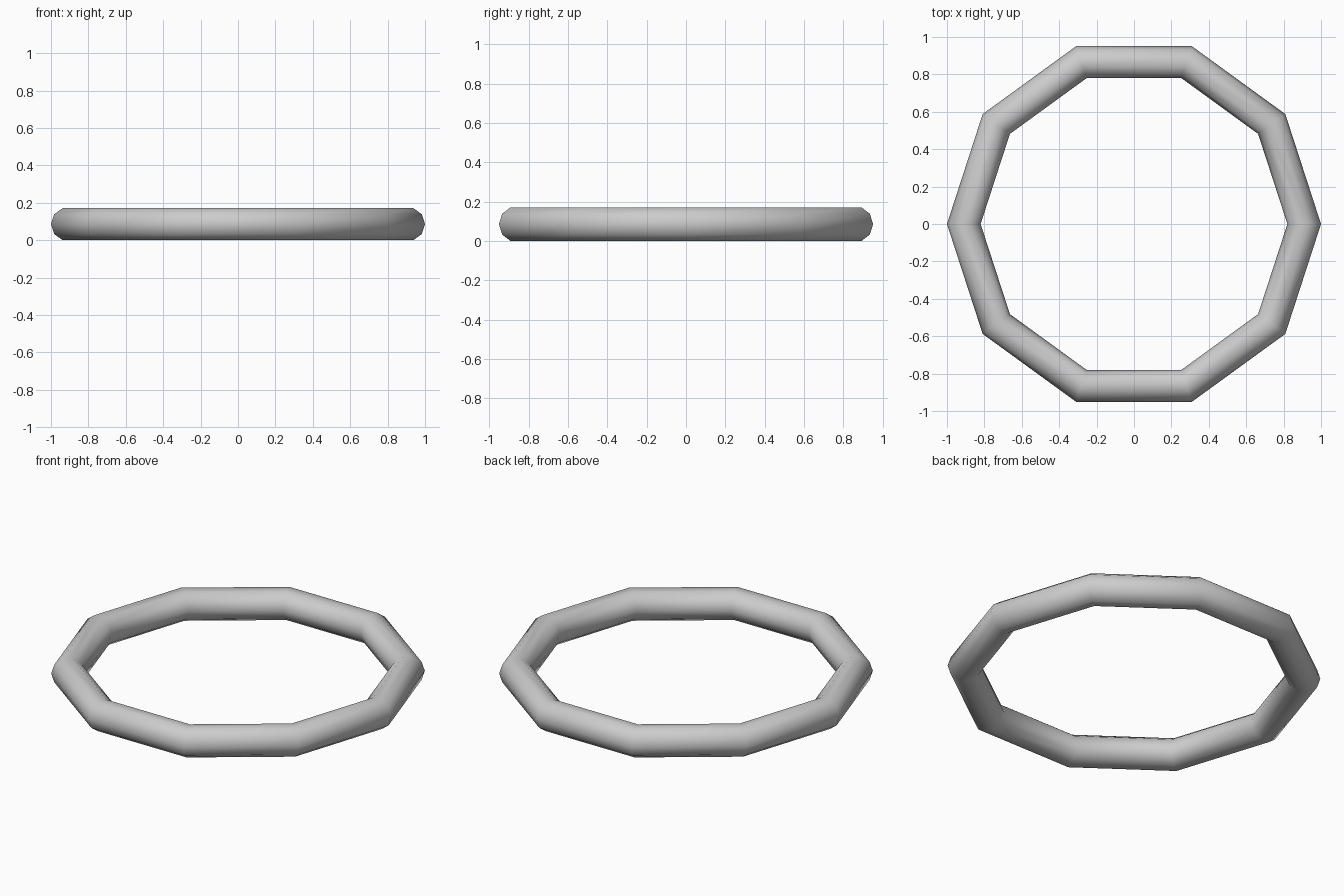
import bpy
from math import sin, radians

if "Cube" in bpy.data.objects:
    bpy.data.objects.remove(bpy.data.objects["Cube"])

# Ten-sided ring with a ten-sided tube section
tube = 0.09
height = 2 * tube * sin(radians(72))
bpy.ops.mesh.primitive_torus_add(
    major_segments=10, minor_segments=10,
    major_radius=1 - tube, minor_radius=tube,
    location=(0, 0, height / 2))
ring = bpy.context.object
ring.name = "ring"
bpy.ops.object.shade_smooth()
